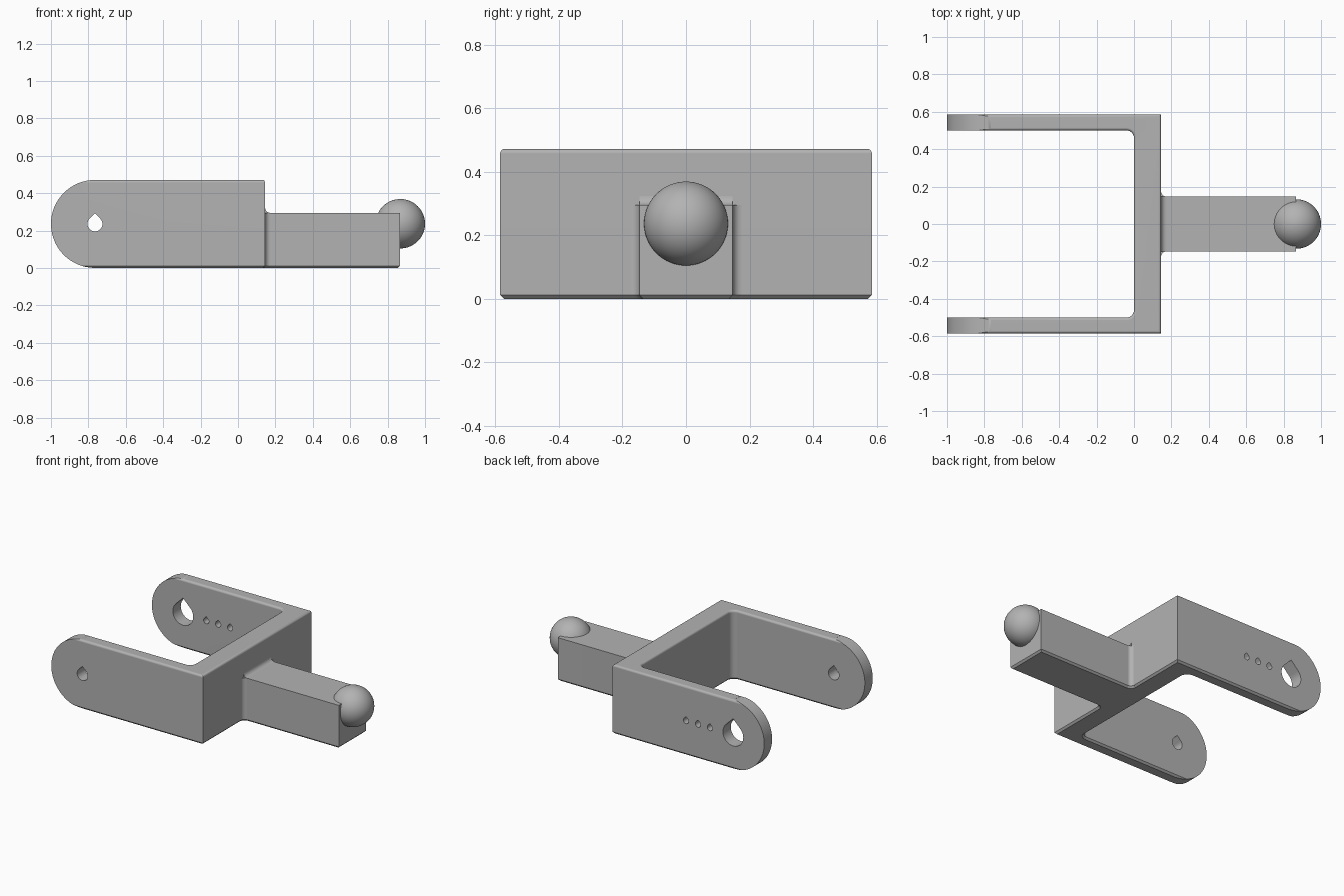
import bpy, bmesh
from math import sin, cos, pi, radians
from mathutils import Vector

if "Cube" in bpy.data.objects:
    bpy.data.objects.remove(bpy.data.objects["Cube"])

GREY = (0.45, 0.45, 0.45, 1)
grey = bpy.data.materials.new("plain grey")
grey.use_nodes = True
grey.diffuse_color = GREY
grey.node_tree.nodes["Principled BSDF"].inputs["Base Color"].default_value = GREY

HEIGHT, AXLE_X, MID_Z = 0.472, -0.765, 0.236
BACK, HALF_W, ARM_IN = 0.145, 0.585, 0.50


def arc(cx, cy, r, start, end, n):
    return [(cx + r * cos(radians(start + (end - start) * i / n)),
             cy + r * sin(radians(start + (end - start) * i / n))) for i in range(n + 1)]


def mirrored(half):
    return half + [(x, -y) for x, y in reversed(half)]


def add_object(name, bm):
    bmesh.ops.recalc_face_normals(bm, faces=bm.faces)
    mesh = bpy.data.meshes.new(name)
    bm.to_mesh(mesh)
    bm.free()
    mesh.materials.append(grey)
    ob = bpy.data.objects.new(name, mesh)
    bpy.context.collection.objects.link(ob)
    return ob


def prism(name, points, lo, hi, upright=False, low_bevel=0, top_bevel=0):
    """Extrude a plan outline along z, or an (x, z) outline along y."""
    bm = bmesh.new()
    place = (lambda p: (p[0], lo, p[1])) if upright else (lambda p: (p[0], p[1], lo))
    face = bm.faces.new([bm.verts.new(place(p)) for p in points])
    grown = bmesh.ops.extrude_face_region(bm, geom=[face])["geom"]
    shift = Vector((0, hi - lo, 0)) if upright else Vector((0, 0, hi - lo))
    bmesh.ops.translate(bm, vec=shift, verts=[v for v in grown if isinstance(v, bmesh.types.BMVert)])
    bmesh.ops.recalc_face_normals(bm, faces=bm.faces)
    for level, width, segments in ((lo, low_bevel, 1), (hi, top_bevel, 4)):
        if width:
            rim = [e for e in bm.edges if all(abs(v.co.z - level) < 1e-5 for v in e.verts)]
            bmesh.ops.bevel(bm, geom=rim, offset=width, segments=segments, profile=0.5, affect='EDGES')
    return add_object(name, bm)


def cut(ob, tool, operation='DIFFERENCE'):
    tool.hide_render = True
    mod = ob.modifiers.new("cut", 'BOOLEAN')
    mod.operation, mod.object, mod.solver = operation, tool, 'EXACT'
    bpy.context.view_layer.objects.active = ob
    bpy.ops.object.modifier_apply(modifier=mod.name)
    bpy.data.objects.remove(tool)


def finish(ob):
    bpy.ops.object.select_all(action='DESELECT')
    ob.select_set(True)
    bpy.context.view_layer.objects.active = ob
    bpy.ops.object.shade_smooth_by_angle(angle=radians(32))
    mod = ob.modifiers.new("even shading", 'WEIGHTED_NORMAL')
    mod.keep_sharp = True


def teardrop(x, r):
    return arc(x, MID_Z, r, 135, 405, 24) + [(x, MID_Z + r * 1.414)]


# Forked yoke: U-shaped plan with filleted inner corners
FILLET = 0.04
half = [(BACK, HALF_W), (-1.1, HALF_W), (-1.1, ARM_IN)]
half += arc(-FILLET, ARM_IN - FILLET, FILLET, 90, 0, 8)
yoke = prism("forked_yoke", mirrored(half), 0, HEIGHT, low_bevel=0.012, top_bevel=0.015)

# Round off the arm ends
side = arc(AXLE_X, MID_Z, 0.235, 90, 270, 48) + [(0.3, -0.1), (0.3, 0.6)]
side[0:1] = [(AXLE_X, 0.6), (AXLE_X, MID_Z + 0.235)]
side.insert(-2, (AXLE_X, -0.1))
cut(yoke, prism("end_cutter", side, -0.7, 0.7, True), 'INTERSECT')

# Teardrop holes: one in the front arm, a larger one and three small ones in the rear arm
cut(yoke, prism("front_hole", teardrop(AXLE_X, 0.04), -0.7, -0.4, True))
for x, r in ((AXLE_X, 0.077), (-0.59, 0.02), (-0.50, 0.02), (-0.41, 0.02)):
    cut(yoke, prism("rear_hole", teardrop(x, r), 0.4, 0.7, True))
finish(yoke)

# Shank, flaring where it meets the yoke
SHANK_W, SHANK_TOP, SHANK_END, FLARE = 0.147, 0.295, 0.865, 0.028
half = [(SHANK_END, SHANK_W)]
half += arc(BACK + FLARE, SHANK_W + FLARE, FLARE, 270, 180, 6) + [(0.08, SHANK_W + FLARE)]
shank = prism("shank", mirrored(half), 0, SHANK_TOP, low_bevel=0.012)
finish(shank)

# Fillet on top of the shank root
root = arc(BACK + FLARE, SHANK_TOP + FLARE, FLARE, 270, 180, 6)
root += [(0.1, SHANK_TOP + FLARE), (0.1, SHANK_TOP - 0.02), (BACK + FLARE, SHANK_TOP - 0.02)]
finish(prism("shank_top_fillet", root, -SHANK_W, SHANK_W, True))

# Ball on the shank end
bm = bmesh.new()
bmesh.ops.create_uvsphere(bm, u_segments=64, v_segments=32, radius=0.132)
bmesh.ops.translate(bm, vec=(0.868, 0, 0.237), verts=bm.verts)
finish(add_object("ball", bm))
